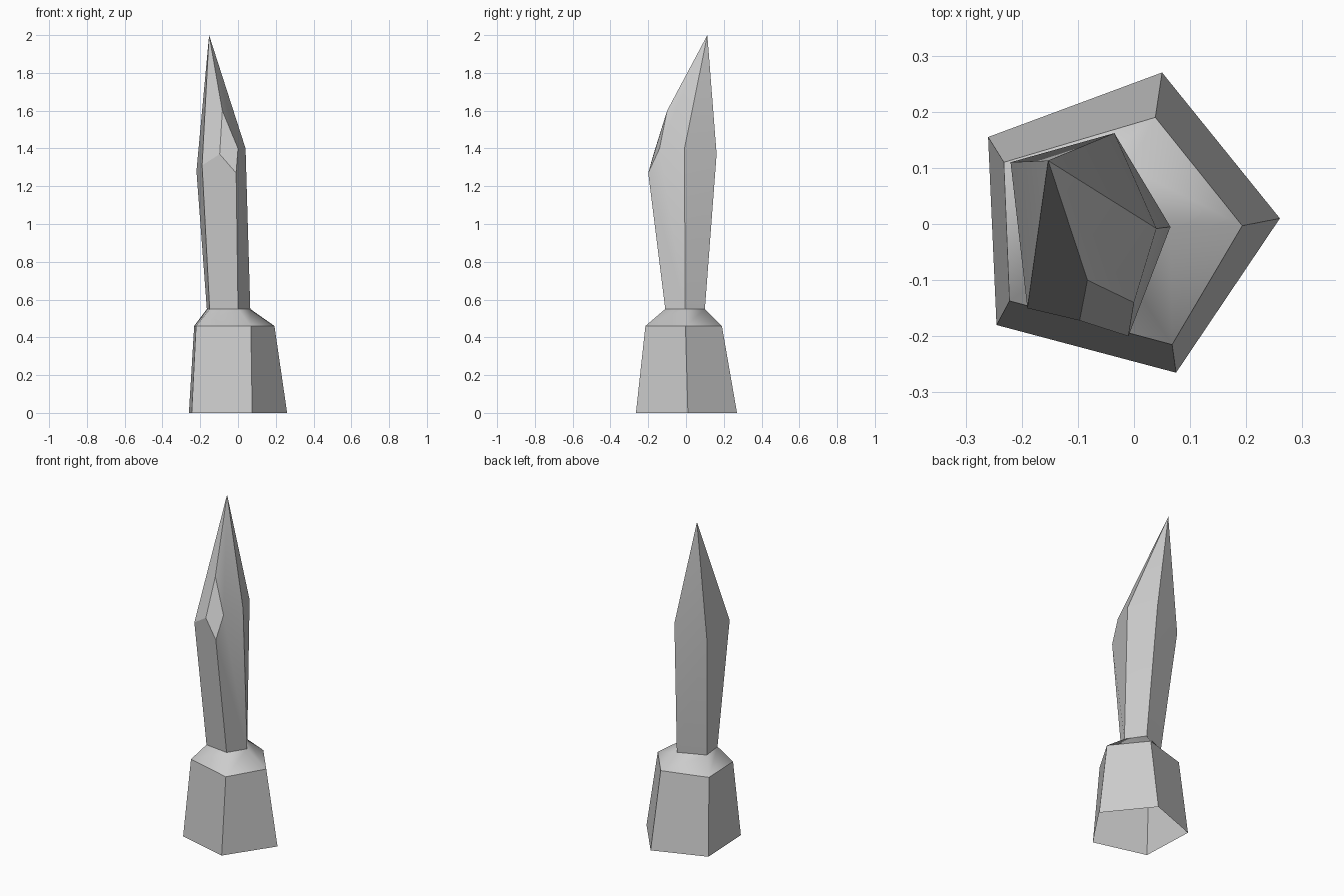
import bpy
import math

cube = bpy.data.objects.get("Cube")
if cube:
    bpy.data.objects.remove(cube, do_unlink=True)

stone = bpy.data.materials.new("pale_grey_stone")
stone.use_nodes = True
grey = (0.6, 0.6, 0.6, 1)
stone.diffuse_color = grey
stone.node_tree.nodes["Principled BSDF"].inputs["Base Color"].default_value = grey


def at_height(points, z):
    return [(x, y, z) for x, y in points]


def bands(ring_count, sides=5):
    """Quads joining consecutive rings of equal side count."""
    return [(r * sides + i, r * sides + (i + 1) % sides,
             (r + 1) * sides + (i + 1) % sides, (r + 1) * sides + i)
            for r in range(ring_count - 1) for i in range(sides)]


def build(name, verts, faces, soft=()):
    """Make a part with creased corners; edges in soft stay smooth."""
    mesh = bpy.data.meshes.new(name)
    mesh.from_pydata(verts, [], faces)
    mesh.materials.append(stone)
    obj = bpy.data.objects.new(name, mesh)
    bpy.context.collection.objects.link(obj)
    touching = {}
    for face in mesh.polygons:
        face.use_smooth = True
        for key in face.edge_keys:
            touching.setdefault(key, []).append(face.normal.copy())
    for edge in mesh.edges:
        key = tuple(sorted(edge.vertices))
        normals = touching[key]
        if len(normals) == 2 and key not in soft:
            edge.use_edge_sharp = normals[0].angle(normals[1]) > math.radians(24)
    return obj


# Five-sided outlines, counter-clockwise from the left side
foot = [(0.26, 0.01), (0.05, 0.27), (-0.26, 0.155), (-0.245, -0.18), (0.075, -0.265)]
shoulder = [(0.193, -0.003), (0.038, 0.19), (-0.232, 0.11), (-0.222, -0.137), (0.068, -0.215)]
neck = [(0.065, -0.005), (-0.008, 0.10), (-0.165, 0.035), (-0.15, -0.09), (0.0, -0.11)]

# Hollow pedestal with a softly shaded sloping collar
build("pedestal",
      at_height(foot, 0) + at_height(shoulder, 0.46) + at_height(neck, 0.55),
      bands(3), soft={(5 + i, 10 + i) for i in range(5)})

# Leaning crystal: uneven widest ring, tip, and a chipped front corner
widest = [(0.04, -0.008, 1.40), (-0.035, 0.162, 1.37), (-0.22, 0.11, 1.28),
          (-0.19, -0.15, 1.31), (-0.01, -0.20, 1.27)]
tip = (-0.153, 0.113, 2.0)
chip = [(-0.083, -0.10, 1.60), (-0.097, -0.172, 1.37), (0.0, -0.14, 1.40)]
verts = at_height(neck, 0.55) + widest + [tip] + chip
walls = bands(2)[:3] + [(3, 4, 9, 12, 8), (4, 0, 5, 13, 9)]
point = [(5, 6, 10), (6, 7, 10), (7, 8, 10), (8, 12, 11, 10), (13, 5, 10, 11)]
chipped_corner = [(9, 13, 11, 12)]
build("crystal", verts, walls + point + chipped_corner)
